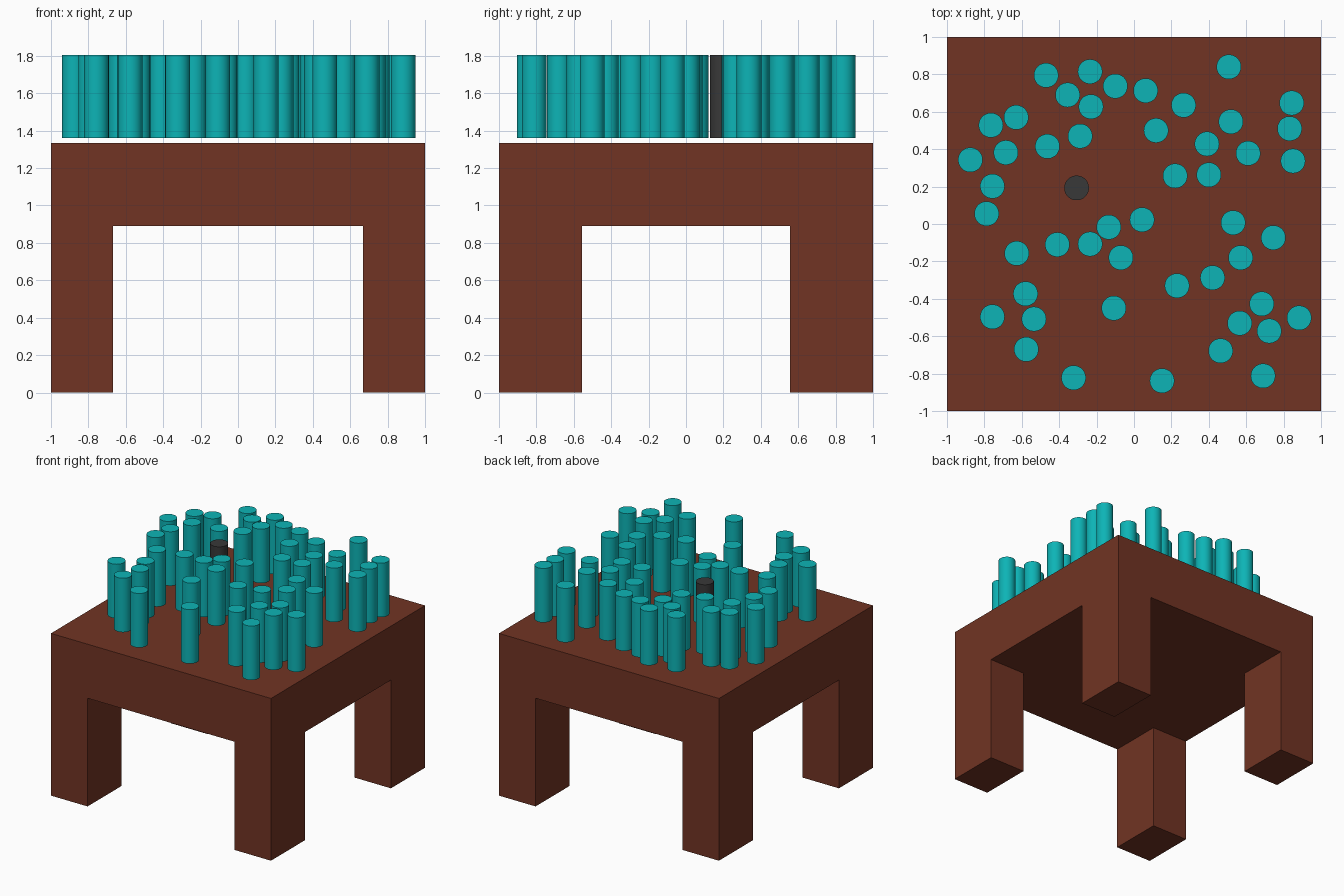
import bpy, bmesh
from mathutils import Vector

if "Cube" in bpy.data.objects:
    bpy.data.objects.remove(bpy.data.objects["Cube"])

TOP_Z, UNDER_Z = 1.333, 0.889
LEG_X, LEG_Y = 0.667, 0.557          # inner faces of the legs
PIN_R, PIN_H, PIN_Z = 0.066, 0.444, 1.36


def material(name, rgb):
    m = bpy.data.materials.new(name)
    m.diffuse_color = (*rgb, 1)
    m.use_nodes = True
    m.node_tree.nodes["Principled BSDF"].inputs["Base Color"].default_value = m.diffuse_color
    return m


brown = material("brown", (0.165, 0.034, 0.017))
teal = material("teal", (0.004, 0.456, 0.468))
dark = material("dark", (0.04, 0.04, 0.04))

# Table: slab cut into a 3 x 3 grid, corner cells extruded down as legs
bm = bmesh.new()
bmesh.ops.create_cube(bm, size=1)
bmesh.ops.scale(bm, vec=(2, 2, TOP_Z - UNDER_Z), verts=bm.verts)
bmesh.ops.translate(bm, vec=(0, 0, (TOP_Z + UNDER_Z) / 2), verts=bm.verts)
for axis, d in ((Vector((1, 0, 0)), LEG_X), (Vector((0, 1, 0)), LEG_Y)):
    for s in (-1, 1):
        bmesh.ops.bisect_plane(bm, geom=bm.verts[:] + bm.edges[:] + bm.faces[:],
                               plane_co=axis * d * s, plane_no=axis)
bm.normal_update()
corners = []
for f in bm.faces:
    c = f.calc_center_median()
    if f.normal.z < -0.9 and abs(c.x) > LEG_X and abs(c.y) > LEG_Y:
        corners.append(f)
feet = bmesh.ops.extrude_discrete_faces(bm, faces=corners)["faces"]
bmesh.ops.translate(bm, vec=(0, 0, -UNDER_Z), verts=list({v for f in feet for v in f.verts}))
bmesh.ops.dissolve_limit(bm, angle_limit=0.01, verts=bm.verts[:], edges=bm.edges[:])
bmesh.ops.recalc_face_normals(bm, faces=bm.faces[:])
mesh = bpy.data.meshes.new("table")
bm.to_mesh(mesh)
bm.free()
mesh.materials.append(brown)
bpy.context.collection.objects.link(bpy.data.objects.new("table", mesh))


# Pins: one smooth cylinder mesh per colour, hovering just above the top
def pin_mesh(name, mat):
    bpy.ops.mesh.primitive_cylinder_add(vertices=48, radius=PIN_R, depth=PIN_H)
    ob = bpy.context.object
    bpy.ops.object.shade_smooth_by_angle()
    me = ob.data
    me.name = name
    me.materials.append(mat)
    bpy.data.objects.remove(ob)
    return me


def place(name, me, x, y):
    ob = bpy.data.objects.new(name, me)
    ob.location = (x, y, PIN_Z + PIN_H / 2)
    bpy.context.collection.objects.link(ob)


spots = [
    (-.47, .795), (-.235, .815), (-.10, .737), (.062, .713), (-.355, .69), (-.23, .627), (.507, .84),
    (.265, .635), (.843, .647), (.832, .51), (.518, .547), (.85, .337), (.61, .378), (.39, .428),
    (.118, .50), (-.288, .47), (-.463, .415), (-.63, .57), (-.765, .528), (-.685, .382), (-.875, .343),
    (-.757, .202), (-.788, .055), (.22, .257), (.40, .263), (-.135, -.017), (.043, .023), (-.41, -.11),
    (-.235, -.107), (-.07, -.18), (-.627, -.157), (-.58, -.373), (-.535, -.508), (-.757, -.496),
    (-.576, -.67), (-.108, -.45), (-.323, -.822), (.15, -.838), (.23, -.33), (.42, -.287), (.53, .007),
    (.745, -.073), (.57, -.18), (.683, -.427), (.565, -.53), (.723, -.572), (.883, -.502),
    (.463, -.678), (.69, -.812),
]
teal_pin = pin_mesh("teal_pin", teal)
for i, (x, y) in enumerate(spots, 1):
    place(f"teal_pin_{i:02d}", teal_pin, x, y)
place("dark_pin", pin_mesh("dark_pin", dark), -.307, .193)
